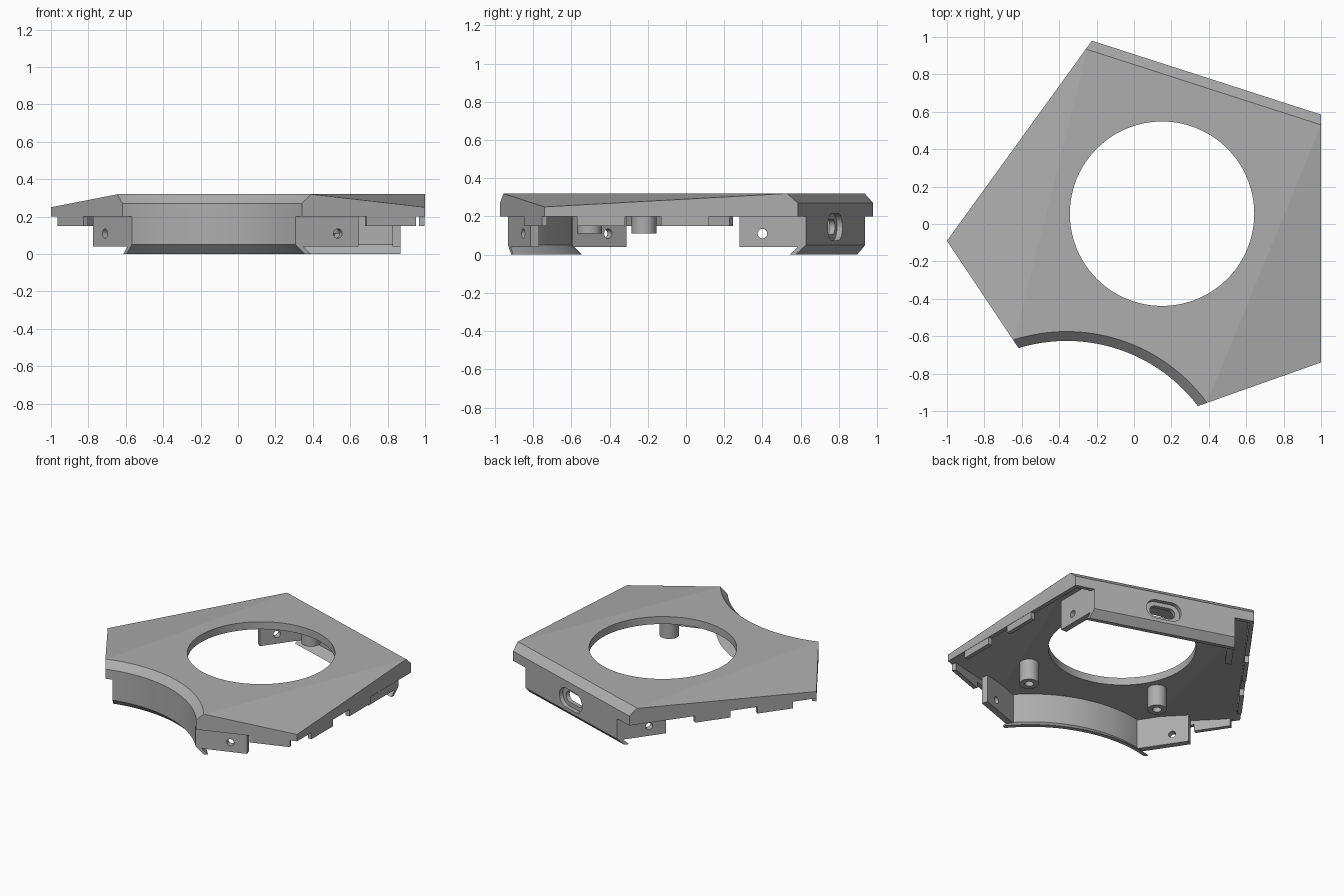
import bpy, bmesh
from math import cos, sin, pi, radians
from mathutils import Vector, Matrix

if "Cube" in bpy.data.objects:
    bpy.data.objects.remove(bpy.data.objects["Cube"])

grey = bpy.data.materials.new("plain_grey")
grey.use_nodes = True
grey.diffuse_color = (0.42, 0.42, 0.42, 1)
grey.node_tree.nodes["Principled BSDF"].inputs["Base Color"].default_value = (0.42, 0.42, 0.42, 1)

# Corners of the five-sided outline; G is the one removed by the arc
A, B, C = Vector((-.225, .98, 0)), Vector((1, .585, 0)), Vector((1, -.74, 0))
G, F = Vector((-.267, -1.189, 0)), Vector((-1, -.09, 0))
MID = Vector((.05, -.08, 0))
ARC = Vector((-.36, -1.505, 0))
HOLE = Vector((.15, .055, 0))
RIM, TOP = .2, .32


def finish(name, bm):
    bmesh.ops.recalc_face_normals(bm, faces=bm.faces)
    mesh = bpy.data.meshes.new(name)
    bm.to_mesh(mesh)
    bm.free()
    mesh.materials.append(grey)
    ob = bpy.data.objects.new(name, mesh)
    bpy.context.collection.objects.link(ob)
    return ob


def boolean(ob, tool, kind="DIFFERENCE", keep=False):
    mod = ob.modifiers.new("cut", "BOOLEAN")
    mod.operation, mod.object, mod.solver = kind, tool, "EXACT"
    bpy.context.view_layer.objects.active = ob
    bpy.ops.object.modifier_apply(modifier=mod.name)
    if not keep:
        bpy.data.objects.remove(tool)


def frame(P, Q):
    """Axes along an edge, inward from it, and up."""
    x = (Q - P).normalized()
    y = Vector((-x.y, x.x, 0))
    if y.dot(MID - P) < 0:
        y = -y
    m = Matrix((x, y, Vector((0, 0, 1)))).transposed().to_4x4()
    m.translation = P
    return m


def prism(name, pts, M, lo, hi, along="y"):
    bm = bmesh.new()
    place = (lambda a, b, t: (a, t, b)) if along == "y" else (lambda a, b, t: (t, a, b))
    ends = [[bm.verts.new(M @ Vector(place(a, b, t))) for a, b in pts] for t in (lo, hi)]
    bm.faces.new(ends[0])
    bm.faces.new(ends[1])
    n = len(pts)
    for i in range(n):
        j = (i + 1) % n
        bm.faces.new((ends[0][i], ends[0][j], ends[1][j], ends[1][i]))
    return finish(name, bm)


def edge_box(name, P, Q, a, b, inset, thick, z0, z1):
    return prism(name, [(a, z0), (b, z0), (b, z1), (a, z1)], frame(P, Q), inset, inset + thick)


def lathe(name, profile, centre, steps=96):
    bm = bmesh.new()
    rings = [[bm.verts.new(centre + Vector((r * cos(t), r * sin(t), z))) for r, z in profile]
             for t in (2 * pi * k / steps for k in range(steps))]
    n = len(profile)
    for k in range(steps):
        p, q = rings[k], rings[(k + 1) % steps]
        for i in range(n):
            j = (i + 1) % n
            bm.faces.new((p[i], p[j], q[j], q[i]))
    return finish(name, bm)


def disc(name, M, radius, depth, steps=96):
    bm = bmesh.new()
    bmesh.ops.create_cone(bm, cap_ends=True, segments=steps, radius1=radius,
                          radius2=radius, depth=depth, matrix=M)
    return finish(name, bm)


def convex(name, planes, z0=-.5):
    """Block trimmed by (point, outward normal) planes."""
    bm = bmesh.new()
    bmesh.ops.create_cube(bm, size=5, matrix=Matrix.Translation((0, 0, z0 + 2.5)))
    for co, no in planes:
        cut = bmesh.ops.bisect_plane(bm, geom=bm.verts[:] + bm.edges[:] + bm.faces[:],
                                     plane_co=co, plane_no=no, clear_outer=True)
        edges = [e for e in cut["geom_cut"] if isinstance(e, bmesh.types.BMEdge)]
        if edges:
            bmesh.ops.contextual_create(bm, geom=edges)
    return finish(name, bm)


def side(P, Q, inset):
    m = frame(P, Q)
    inward = m.col[1].to_3d()
    return P + inward * inset, -inward


def slab(p, q, r, drop):
    """Upward-facing plane through three points, sunk by drop."""
    no = (q - p).cross(r - p).normalized()
    no = no if no.z > 0 else -no
    return p - no * drop, no


def up(x, y, z):
    return Vector((x, y, z))


def cover_body(name, inset, drop, z0):
    edges = [(A, F), (F, G), (G, C), (C, B), (B, A)]
    back_l, back_r = up(-.25, .93, TOP), up(1, .53, TOP)
    planes = [side(p, q, inset) for p, q in edges]
    planes += [(up(0, 0, TOP - drop), up(0, 0, 1)),
               slab(back_l, up(-.64, -.62, TOP), up(F.x, F.y, .25), drop),
               slab(back_r, up(.39, -.955, TOP), up(C.x, C.y, .25), drop),
               slab(up(A.x, A.y, .27), up(B.x, B.y, .27), back_r, inset)]
    body = convex(name, planes, z0)
    r = .88 + inset
    boolean(body, lathe("arc_cutter", [(.1, -1), (r, -1), (r, .27), (r + .1, .37), (.1, .37)], ARC, 160))
    return body


# Hollow cover with the round opening
cover = cover_body("cover", 0, 0, RIM)
boolean(cover, cover_body("cavity", .03, .055, -.2))
boolean(cover, disc("opening_cutter", Matrix.Translation(HOLE), .493, 2))

# Curved front wall with a flared foot
front_wall = lathe("front_wall", [(.88, RIM), (.88, .05), (.93, 0), (.96, 0), (.91, .05), (.91, RIM)], ARC, 160)
boolean(front_wall, convex("clip", [side(F, G, .05), side(G, C, .05)]), "INTERSECT")

# Straight back wall with the same foot
back = frame(A, B)
back_wall = prism("back_wall", [(0, RIM), (0, .05), (.05, 0), (.08, 0), (.03, .05), (.03, RIM)],
                  back, -.3, 1.6, "x")
boolean(back_wall, convex("clip", [side(A, F, .13), side(C, B, .13)]), "INTERSECT")


# Rounded slot through the back wall, with a narrower surround behind it
def stadium(name, half, r, lo, hi):
    pts = []
    for s, start in ((1, -pi / 2), (-1, pi / 2)):
        for k in range(13):
            t = start + pi * k / 12
            pts.append((.65 + s * (half - r) + r * cos(t), .145 + r * sin(t)))
    return prism(name, pts, back, lo, hi)


slot = stadium("slot_cutter", .125, .07, -.1, .032)
boolean(back_wall, slot, keep=True)
boolean(cover, slot)
surround = stadium("slot_surround", .15, .09, .03, .06)
boolean(surround, stadium("slot_cutter", .09, .04, -.1, .2))

# Drilled brackets: edge start, edge end, span, inset, hole distance
brackets = [("back_left_bracket", B, C, -.03, .305, .13, .185),
            ("back_right_bracket", A, F, -.03, .305, .13, .185),
            ("front_right_bracket", F, G, .33, .69, .05, .445),
            ("front_left_bracket", C, G, .36, .70, .05, .477)]
for name, P, Q, a, b, inset, hole in brackets:
    bracket = edge_box(name, P, Q, a, b, inset, .045, .04, .26)
    m = frame(P, Q) @ Matrix.Translation((hole, inset, .11)) @ Matrix.Rotation(pi / 2, 4, "X")
    boolean(bracket, disc("drill", m, .025, .3, 32))

# Short locating tabs under the rim
tabs = [(P, Q, a, a + .25) for P, Q in ((B, C), (A, F)) for a in (.465, .905)]
tabs += [(F, G, .06, .31), (C, G, .05, .33)]
for i, (P, Q, a, b) in enumerate(tabs):
    edge_box("rim_tab_%d" % (i + 1), P, Q, a, b, .002, .03, .15, .21)

# Hollow screw posts
for i, (x, y) in enumerate([(-.385, -.22), (.49, -.505), (.07, .75)]):
    lathe("screw_post_%d" % (i + 1), [(.03, .11), (.065, .11), (.065, .275), (.03, .275)], up(x, y, 0), 48)

# Smooth only the finely stepped curves
for ob in bpy.context.scene.objects:
    if ob.type == "MESH":
        bpy.ops.object.select_all(action="DESELECT")
        ob.select_set(True)
        bpy.context.view_layer.objects.active = ob
        limit = 16 if "post" in ob.name or "bracket" in ob.name or "surround" in ob.name else 4.5
        bpy.ops.object.shade_smooth_by_angle(angle=radians(limit))
